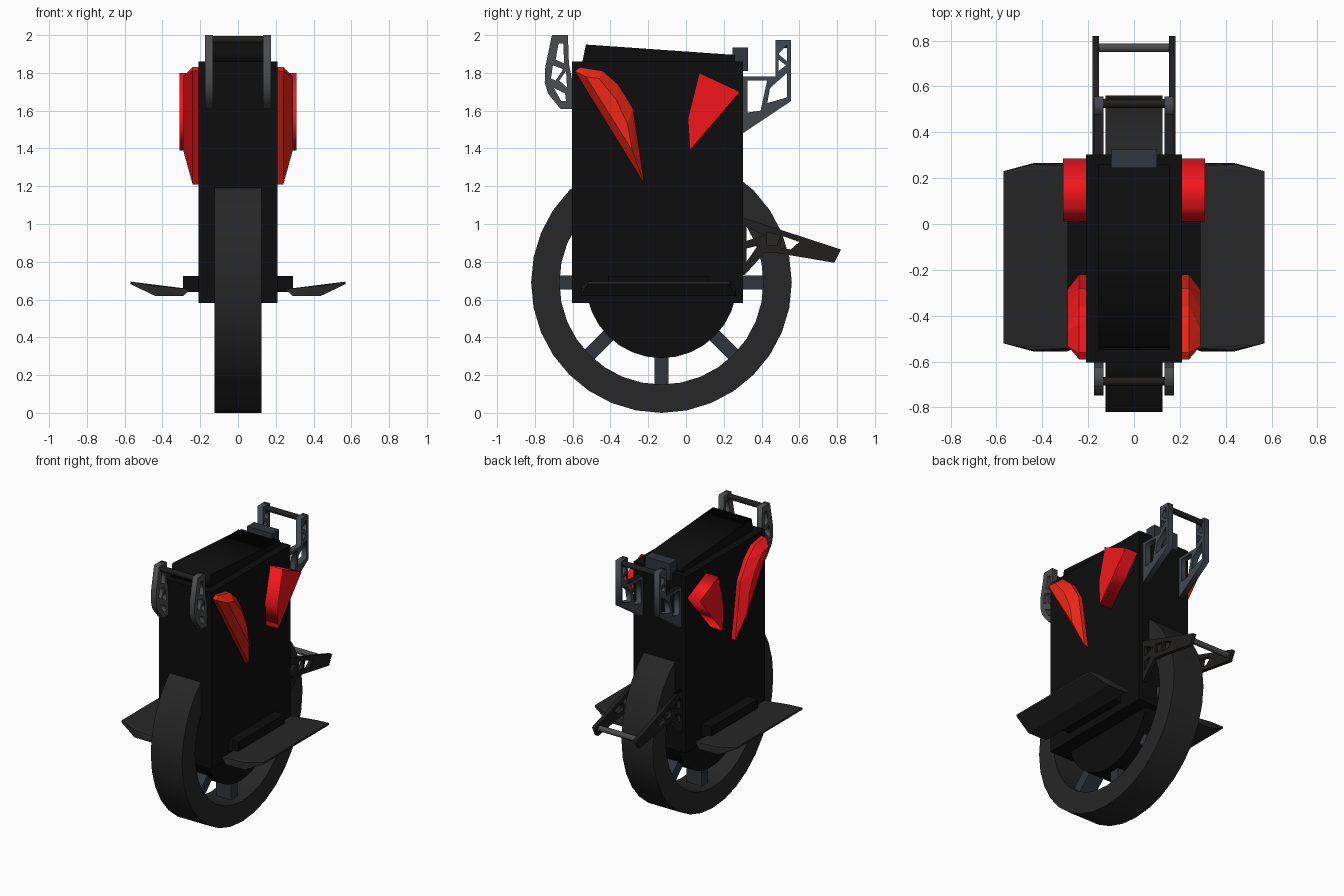
import bpy, bmesh, math
from mathutils import Matrix

if "Cube" in bpy.data.objects:
    bpy.data.objects.remove(bpy.data.objects["Cube"])


def material(name, r, g, b):
    m = bpy.data.materials.new(name)
    m.diffuse_color = (r, g, b, 1)
    m.use_nodes = True
    m.node_tree.nodes["Principled BSDF"].inputs["Base Color"].default_value = m.diffuse_color
    return m


BLACK = material("black_shell", 0.004, 0.004, 0.004)
RUBBER = material("rubber", 0.02, 0.02, 0.02)
STEEL = material("dark_steel", 0.03, 0.036, 0.043)
GREY = material("grey_metal", 0.07, 0.072, 0.075)
BLUE_GREY = material("blue_grey_metal", 0.055, 0.063, 0.075)
DARK = material("dark_metal", 0.015, 0.014, 0.013)
RED = material("red", 0.9, 0.008, 0.012)
ORANGE = material("orange_red", 0.85, 0.02, 0.008)

# Maps a profile drawn in (y, z) and extruded along x into the world
SIDE = Matrix(((0, 0, 1, 0), (1, 0, 0, 0), (0, 1, 0, 0), (0, 0, 0, 1)))


def finish(name, bm, mat):
    bmesh.ops.remove_doubles(bm, verts=bm.verts, dist=1e-5)
    bmesh.ops.recalc_face_normals(bm, faces=bm.faces)
    mesh = bpy.data.meshes.new(name)
    bm.to_mesh(mesh)
    bm.free()
    mesh.materials.append(mat)
    ob = bpy.data.objects.new(name, mesh)
    bpy.context.collection.objects.link(ob)
    return ob


def plate(name, loops, x0, x1, mat):
    """Side profile (first loop) with holes (other loops), from x0 to x1."""
    cu = bpy.data.curves.new(name, 'CURVE')
    cu.dimensions = '2D'
    cu.fill_mode = 'BOTH'
    cu.extrude = abs(x1 - x0) / 2
    for pts in loops:
        sp = cu.splines.new('POLY')
        sp.points.add(len(pts) - 1)
        for p, (y, z) in zip(sp.points, pts):
            p.co = (y, z, 0, 1)
        sp.use_cyclic_u = True
    tmp = bpy.data.objects.new("tmp", cu)
    bpy.context.collection.objects.link(tmp)
    dg = bpy.context.evaluated_depsgraph_get()
    me = bpy.data.meshes.new_from_object(tmp.evaluated_get(dg))
    bm = bmesh.new()
    bm.from_mesh(me)
    bm.transform(Matrix.Translation(((x0 + x1) / 2, 0, 0)) @ SIDE)
    bpy.data.objects.remove(tmp)
    bpy.data.curves.remove(cu)
    bpy.data.meshes.remove(me)
    return finish(name, bm, mat)


def box(name, x, y, z, mat, rot=None):
    bm = bmesh.new()
    bmesh.ops.create_cube(bm, size=1)
    for v in bm.verts:
        v.co = [a[0] + (c + 0.5) * (a[1] - a[0]) for a, c in zip((x, y, z), v.co)]
    if rot:
        bm.transform(rot)
    return finish(name, bm, mat)


def hull(name, pts, mat):
    bm = bmesh.new()
    for p in pts:
        bm.verts.new(p)
    bmesh.ops.convex_hull(bm, input=bm.verts)
    bmesh.ops.dissolve_limit(bm, angle_limit=0.02, verts=bm.verts, edges=bm.edges)
    return finish(name, bm, mat)


def bar(name, y, z, half, r, mat):
    plate(name, [ring(r, 10, y, z)], -half, half, mat)


def ring(r, n, cy, cz):
    return [(cy + r * math.sin(2 * math.pi * i / n),
             cz - r * math.cos(2 * math.pi * i / n)) for i in range(n)]


# Wheel: tyre, hub and spokes
WY, WZ = -0.13, 0.69
plate("tyre", [ring(0.69, 32, WY, WZ), ring(0.54, 32, WY, WZ)], -0.125, 0.125, RUBBER)
plate("hub", [ring(0.40, 32, WY, WZ)], -0.11, 0.11, BLACK)
for i in range(8):
    turn = Matrix.Translation((0, WY, WZ)) @ Matrix.Rotation(i * math.pi / 4, 4, 'X')
    box(f"spoke_{i + 1}", (-0.06, 0.06), (-0.037, 0.037), (0.37, 0.55), STEEL, turn)

# Main shell, lid and rear block
box("body_shell", (-0.21, 0.21), (-0.603, 0.303), (0.583, 1.86), BLACK)
plate("lid", [[(-0.55, 1.85), (-0.53, 1.95), (0.26, 1.895), (0.26, 1.85)]], -0.155, 0.155, BLACK)
box("rear_block", (-0.1, 0.1), (0.245, 0.327), (1.81, 1.935), STEEL)

# Cut-out bracket profiles
FRONT = [[(-0.71, 2.0), (-0.625, 2.0), (-0.62, 1.85), (-0.6, 1.75), (-0.6, 1.61),
          (-0.665, 1.61), (-0.73, 1.69), (-0.748, 1.75), (-0.745, 1.83)],
         [(-0.69, 1.87), (-0.675, 1.955), (-0.65, 1.955), (-0.645, 1.85)],
         [(-0.705, 1.84), (-0.65, 1.82), (-0.69, 1.76), (-0.715, 1.77)],
         [(-0.635, 1.81), (-0.63, 1.72), (-0.67, 1.76)],
         [(-0.7, 1.72), (-0.64, 1.69), (-0.635, 1.65), (-0.66, 1.65)]]
REAR = [[(0.475, 1.975), (0.555, 1.975), (0.555, 1.65), (0.3, 1.48), (0.3, 1.78), (0.475, 1.78)],
        [(0.49, 1.90), (0.535, 1.95), (0.535, 1.86)],
        [(0.49, 1.87), (0.53, 1.84), (0.49, 1.81)],
        [(0.325, 1.76), (0.43, 1.76), (0.395, 1.60), (0.325, 1.59)],
        [(0.445, 1.72), (0.49, 1.76), (0.535, 1.80), (0.535, 1.67), (0.43, 1.64)]]
GUARD = [[(0.3, 1.035), (0.82, 0.865), (0.785, 0.795), (0.49, 0.845), (0.42, 0.85),
          (0.31, 0.73), (0.3, 0.73)],
         [(0.32, 0.985), (0.41, 0.94), (0.32, 0.91)],
         [(0.32, 0.87), (0.38, 0.885), (0.32, 0.80)],
         [(0.43, 0.955), (0.5, 0.94), (0.48, 0.885), (0.43, 0.89)],
         [(0.515, 0.935), (0.6, 0.905), (0.555, 0.865), (0.495, 0.875)]]

# Raised front pads and plain rear pads
PAD_RIM = [(-0.59, 1.81), (-0.56, 1.83), (-0.44, 1.81), (-0.36, 1.74),
           (-0.28, 1.61), (-0.27, 1.54), (-0.22, 1.21)]
PAD_CREST = [(-0.53, 1.78), (-0.46, 1.77), (-0.37, 1.66), (-0.31, 1.53), (-0.285, 1.39)]
REAR_PAD = [(0.07, 1.80), (0.285, 1.70), (0.02, 1.39), (0.01, 1.56)]

for side, s in (("right", 1), ("left", -1)):
    plate(f"front_bracket_{side}", FRONT, s * 0.133, s * 0.175, GREY)
    plate(f"rear_handle_{side}", REAR, s * 0.133, s * 0.175, BLUE_GREY)
    plate(f"guard_arm_{side}", GUARD, s * 0.153, s * 0.18, DARK)
    plate(f"rear_pad_{side}", [REAR_PAD], s * 0.2, s * 0.31, RED)
    hull(f"front_pad_{side}",
         [(s * x, y, z) for x in (0.2, 0.24) for y, z in PAD_RIM]
         + [(s * 0.29, y, z) for y, z in PAD_CREST], ORANGE if s > 0 else RED)
    # Pedal plate, tilted upward to a narrower tip, and its hanger
    section = [(0.57, 0.695, 0.375), (0.57, 0.682, 0.375), (0.44, 0.62, 0.41),
               (0.29, 0.62, 0.41), (0.25, 0.655, 0.395), (0.44, 0.672, 0.405)]
    hull(f"pedal_{side}", [(s * x, -0.145 + t * w, z) for x, z, w in section for t in (-1, 1)], RUBBER)
    box(f"pedal_hanger_{side}", sorted((s * 0.2, s * 0.29)), (-0.41, 0.12), (0.64, 0.725), BLACK)

# Cross bars
bar("front_cross_bar", -0.685, 1.975, 0.14, 0.02, DARK)
bar("rear_handle_bar", 0.525, 1.95, 0.14, 0.02, DARK)
bar("guard_cross_bar", 0.768, 0.845, 0.16, 0.02, GREY)
